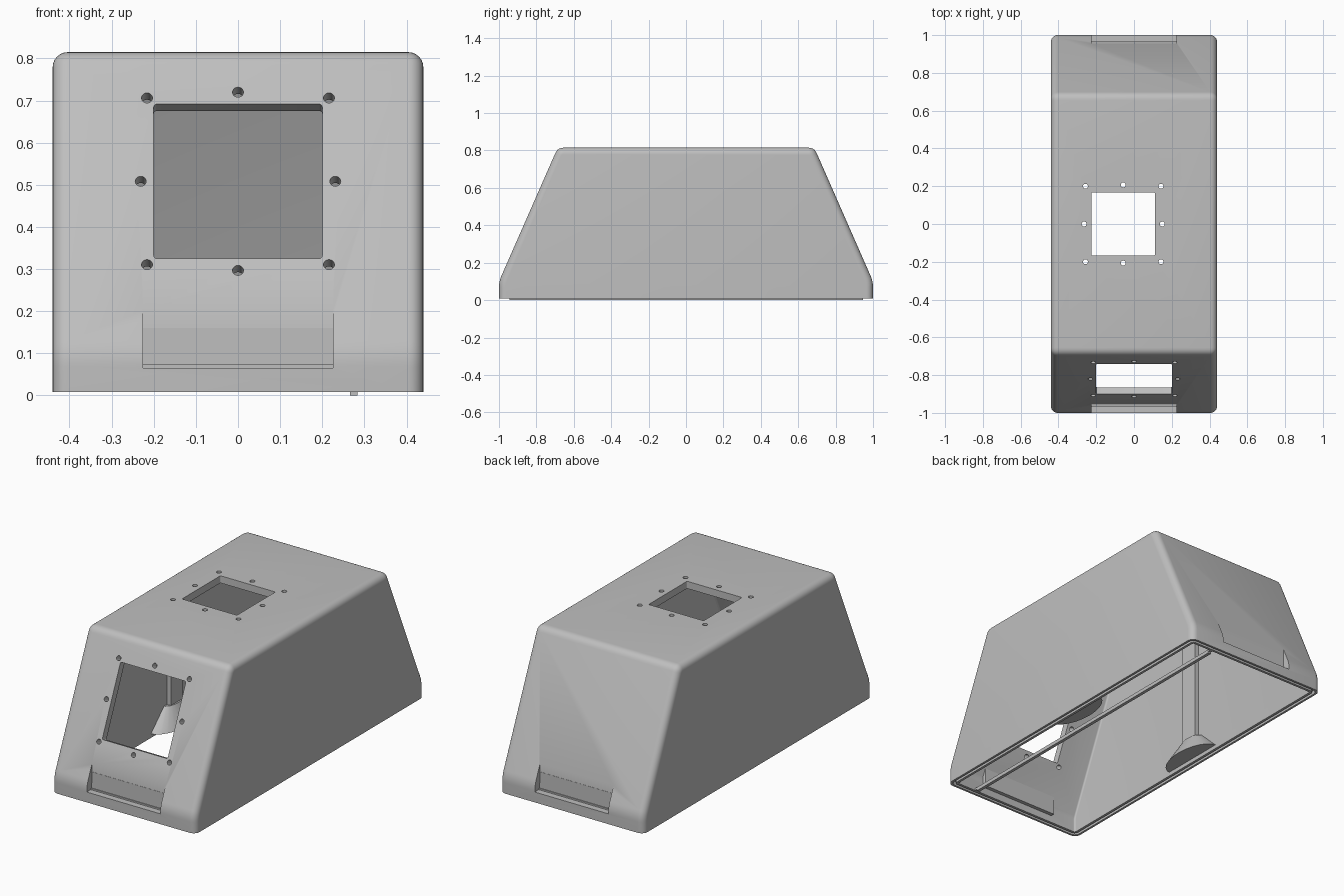
import bpy, bmesh, math
from mathutils import Matrix, Vector

old = bpy.data.objects.get("Cube")
if old:
    bpy.data.objects.remove(old, do_unlink=True)

grey = bpy.data.materials.new("housing grey")
grey.use_nodes = True
colour = (0.52, 0.52, 0.52, 1)
grey.diffuse_color = colour
grey.node_tree.nodes["Principled BSDF"].inputs["Base Color"].default_value = colour


def finish(bm, name):
    bmesh.ops.recalc_face_normals(bm, faces=bm.faces)
    mesh = bpy.data.meshes.new(name)
    bm.to_mesh(mesh)
    bm.free()
    mesh.materials.append(grey)
    obj = bpy.data.objects.new(name, mesh)
    bpy.context.scene.collection.objects.link(obj)
    return obj


def activate(obj):
    bpy.ops.object.select_all(action='DESELECT')
    obj.select_set(True)
    bpy.context.view_layer.objects.active = obj


def cut(obj, cutter):
    mod = obj.modifiers.new("cut", 'BOOLEAN')
    mod.operation, mod.solver, mod.object = 'DIFFERENCE', 'EXACT', cutter
    activate(obj)
    bpy.ops.object.modifier_apply(modifier=mod.name)
    bpy.data.objects.remove(cutter, do_unlink=True)


def smooth(obj):
    activate(obj)
    bpy.ops.object.shade_smooth_by_angle(angle=math.radians(30))


def add_box(bm, lo, hi):
    lo, hi = Vector(lo), Vector(hi)
    mat = Matrix.Translation((lo + hi) / 2) @ Matrix.Diagonal((*(hi - lo), 1))
    return bmesh.ops.create_cube(bm, size=1, matrix=mat)["verts"]


def box(name, lo, hi):
    bm = bmesh.new()
    add_box(bm, lo, hi)
    return finish(bm, name)


def fillet(prev, corner, nxt, reach, steps=6):
    """Round one profile corner, starting 'reach' away from it."""
    a = corner + (prev - corner).normalized() * reach
    b = corner + (nxt - corner).normalized() * reach
    return [a.lerp(corner, t).lerp(corner.lerp(b, t), t)
            for t in (i / steps for i in range(steps + 1))]


def hood(name, half_width, foot, kink, shoulder, z0, reach, bevel):
    """Side profile with rounded shoulders, stretched across x."""
    p = [Vector(v) for v in ((foot, z0), (foot, kink), shoulder, (-shoulder[0], shoulder[1]))]
    half = [p[0]] + fillet(p[0], p[1], p[2], reach) + fillet(p[1], p[2], p[3], reach)
    outline = half + [Vector((-v.x, v.y)) for v in reversed(half)]
    bm = bmesh.new()
    face = bm.faces.new([bm.verts.new((-half_width, v.x, v.y)) for v in outline])
    ext = bmesh.ops.extrude_face_region(bm, geom=[face])["geom"]
    bmesh.ops.translate(bm, vec=(2 * half_width, 0, 0),
                        verts=[g for g in ext if isinstance(g, bmesh.types.BMVert)])
    rims = [e for e in bm.edges
            if abs(e.verts[0].co.x - e.verts[1].co.x) < 1e-5
            and max(v.co.z for v in e.verts) > z0 + 1e-4]
    bmesh.ops.bevel(bm, geom=rims, offset=bevel, offset_type='OFFSET',
                    segments=6, profile=0.5, affect='EDGES', clamp_overlap=True)
    return finish(bm, name)


def slab(name, hx, hy, z0, z1, radius):
    """Upright block with rounded vertical corners."""
    bm = bmesh.new()
    add_box(bm, (-hx, -hy, z0), (hx, hy, z1))
    corners = [e for e in bm.edges if abs(e.verts[0].co.z - e.verts[1].co.z) > 1e-4]
    bmesh.ops.bevel(bm, geom=corners, offset=radius, segments=5, profile=0.5, affect='EDGES')
    return finish(bm, name)


def panel_cutter(matrix, half, corner, middle):
    """Square window with eight screw holes around it."""
    obj = slab("panel_cutter", half, half, -0.1, 0.1, 0.007)
    bm = bmesh.new()
    bm.from_mesh(obj.data)
    bpy.data.objects.remove(obj, do_unlink=True)
    for i in (-1, 0, 1):
        for j in (-1, 0, 1):
            if i or j:
                d = corner if i and j else middle
                bmesh.ops.create_cone(bm, cap_ends=True, segments=20, radius1=0.013,
                                      radius2=0.013, depth=0.2,
                                      matrix=Matrix.Translation((i * d, j * d, 0)))
    bm.transform(matrix)
    return finish(bm, "panel_cutter")


# Hollow housing
base = 0.008
housing = hood("housing", 0.44, 1.0, 0.1, (0.686, 0.815), base, 0.032, 0.036)
cut(housing, hood("cavity", 0.4, 0.96, 0.0915, (0.66, 0.775), -0.05, 0.015, 0.01))

# Groove around the bottom rim
groove = slab("groove", 0.428, 0.988, -0.02, 0.03, 0.03)
cut(groove, slab("groove_core", 0.414, 0.974, -0.05, 0.06, 0.02))
cut(housing, groove)

# Sloped front window and flat top window
slope = math.atan2(1, 0.4375)
cut(housing, panel_cutter(Matrix.Translation((0, -0.822, 0.509))
                          @ Matrix.Rotation(slope, 4, 'X'), 0.2, 0.216, 0.231))
cut(housing, panel_cutter(Matrix.Translation((-0.057, 0, 0.795)), 0.168, 0.2, 0.207))

# Grip recesses at both ends, each with a stepped floor and a backing plate
for side, end in ((-1, "front"), (1, "back")):
    for depth, floor in ((0.955, 0.073), (0.965, 0.065)):
        ys = sorted((side * depth, side * 1.1))
        cut(housing, box("recess", (-0.225, ys[0], floor), (0.225, ys[1], 0.3)))
    ys = sorted((side * 0.935, side * 0.956))
    box(end + "_recess_backing", (-0.235, ys[0], 0.045), (0.235, ys[1], 0.16))
smooth(housing)

# Inner posts and flared lugs halfway along each long wall
for side, label in ((-1, "right"), (1, "left")):
    xs = sorted((side * 0.375, side * 0.405))
    box(label + "_post", (xs[0], -0.05, 0.1), (xs[1], 0.05, 0.78))
    bm = bmesh.new()
    bmesh.ops.create_cone(bm, cap_ends=True, segments=24, radius1=0.1, radius2=0.04, depth=0.11,
                          matrix=Matrix.Translation((side * 0.405, 0, 0.085))
                          @ Matrix.Diagonal((1, 1.9, 1, 1)))
    cutplane = bmesh.ops.bisect_plane(bm, geom=bm.verts[:] + bm.edges[:] + bm.faces[:],
                                      plane_co=(side * 0.405, 0, 0), plane_no=(side, 0, 0),
                                      clear_outer=True)["geom_cut"]
    bmesh.ops.holes_fill(bm, edges=[g for g in cutplane if isinstance(g, bmesh.types.BMEdge)])
    smooth(finish(bm, label + "_lug"))

# Thin rail running lengthwise under the opening
box("bottom_rail", (0.266, -0.945, 0.0), (0.284, 0.945, 0.02))
for side, end in ((-1, "front"), (1, "back")):
    ys = sorted((side * 0.94, side * 0.965))
    box(end + "_rail_mount", (0.266, ys[0], 0.009), (0.284, ys[1], 0.02))
